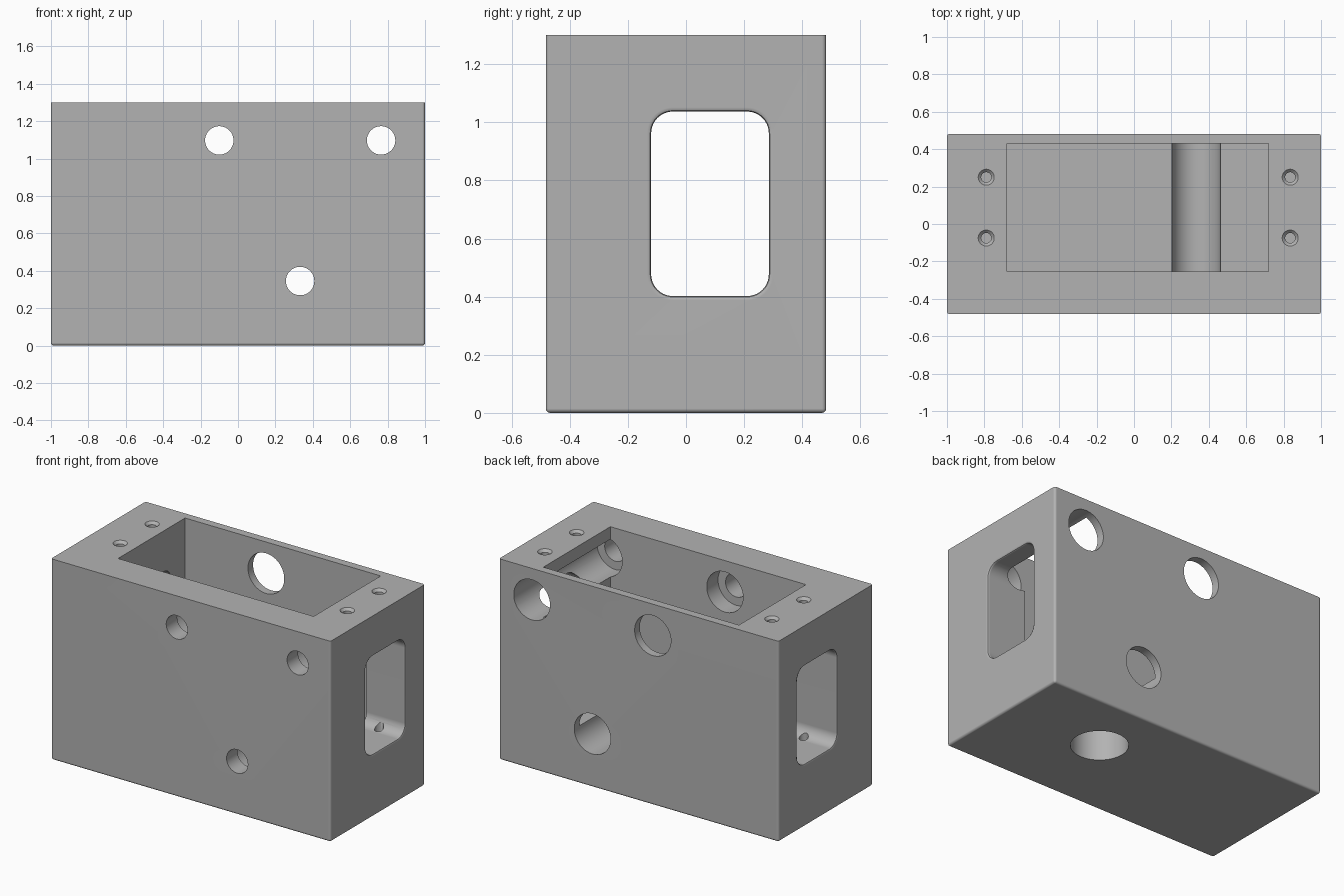
import bpy, bmesh, math
from mathutils import Matrix, Vector

if "Cube" in bpy.data.objects:
    bpy.data.objects.remove(bpy.data.objects["Cube"], do_unlink=True)

W, D, H = 2.0, 0.965, 1.3
EDGE = 0.015

grey = bpy.data.materials.new("plain grey metal")
grey.use_nodes = True
grey.diffuse_color = (0.45, 0.45, 0.45, 1)
grey.node_tree.nodes["Principled BSDF"].inputs["Base Color"].default_value = grey.diffuse_color


def make_object(name, bm):
    bmesh.ops.recalc_face_normals(bm, faces=bm.faces)
    mesh = bpy.data.meshes.new(name)
    bm.to_mesh(mesh)
    bm.free()
    mesh.materials.append(grey)
    obj = bpy.data.objects.new(name, mesh)
    bpy.context.collection.objects.link(obj)
    return obj


def block(name, low, high):
    bm = bmesh.new()
    bmesh.ops.create_cube(bm, size=1)
    low, high = Vector(low), Vector(high)
    bmesh.ops.scale(bm, vec=high - low, verts=bm.verts)
    bmesh.ops.translate(bm, vec=(low + high) / 2, verts=bm.verts)
    return bm if name is None else make_object(name, bm)


def loft(name, rings):
    """Closed solid skinned through matching rings of points."""
    bm = bmesh.new()
    loops = [[bm.verts.new(p) for p in ring] for ring in rings]
    for a, b in zip(loops, loops[1:]):
        for i in range(len(a)):
            j = (i + 1) % len(a)
            bm.faces.new((a[i], a[j], b[j], b[i]))
    bm.faces.new(loops[0])
    bm.faces.new(loops[-1])
    return make_object(name, bm)


def drill(name, start, axis, stations, sides=64):
    """Round cutter: (distance, radius) stations from start along axis."""
    turn = Matrix.Translation(start) @ Vector(axis).to_track_quat("Z", "Y").to_matrix().to_4x4()
    angles = [math.tau * (i + 0.5) / sides for i in range(sides)]
    return loft(name, [[turn @ Vector((r * math.cos(a), r * math.sin(a), d)) for a in angles]
                       for d, r in stations])


def rounded_rectangle(x, y0, y1, z0, z1, r, steps=10):
    points = []
    corners = [(y1 - r, z1 - r), (y0 + r, z1 - r), (y0 + r, z0 + r), (y1 - r, z0 + r)]
    for quarter, (cy, cz) in enumerate(corners):
        for i in range(steps + 1):
            a = math.pi / 2 * (quarter + i / steps)
            points.append((x, cy + r * math.cos(a), cz + r * math.sin(a)))
    return points


# Housing block: rounded bottom and upright edges, crisp top rim
bm = block(None, (-W / 2, -D / 2, 0), (W / 2, D / 2, H))
soft = [e for e in bm.edges if min(v.co.z for v in e.verts) < H / 2]
bmesh.ops.bevel(bm, geom=soft, offset=EDGE, segments=4, profile=0.5, affect="EDGES")
housing = make_object("housing", bm)

# Main pocket, open at the top
cutters = [block("pocket_cutter", (-0.68, -0.255, 0.343), (0.72, 0.43, H + 0.2))]

# Side window right through both ends, with rounded outer lips
profile = [(W / 2 + 0.1, EDGE)]
for i in range(5):
    a = math.pi / 2 * i / 4
    profile.append((W / 2 - EDGE * (1 - math.cos(a)) + 0.0001, EDGE * (1 - math.sin(a))))
# Lip flares tangentially: widest at the outer face
lip = [(W / 2 + 0.1, EDGE)] + [
    (W / 2 - EDGE * math.sin(math.pi / 8 * i), EDGE * (1 - math.sin(math.acos(1 - math.sin(math.pi / 8 * i)))))
    for i in range(5)]
stations = lip + [(-x, d) for x, d in reversed(lip)]
cutters.append(loft("window_cutter", [
    rounded_rectangle(x, -0.12 - d, 0.285 + d, 0.402 - d, 1.037 + d, 0.075 + d) for x, d in stations]))

# Stepped shaft bores: wide from the back, narrow through the front wall
for i, (x, z) in enumerate([(-0.1, 1.097), (0.765, 1.097), (0.332, 0.345)]):
    cutters.append(drill(f"bore_cutter_{i}", (x, -0.37, z), (0, 1, 0), [(0, 0.13), (1, 0.13)]))
    cutters.append(drill(f"front_hole_cutter_{i}", (x, -0.6, z), (0, 1, 0), [(0, 0.076), (0.3, 0.076)]))

# Countersunk screw holes in the top rim, running on below the window
for x in (-0.79, 0.835):
    for y in (-0.075, 0.25):
        cutters.append(drill("screw_hole_cutter", (x, y, H + 0.02), (0, 0, -1),
                             [(0, 0.043), (0.02, 0.043), (0.036, 0.027), (1.05, 0.027)], 32))

# Blind round recess in the underside
cutters.append(drill("underside_recess_cutter", (0.332, 0.087, -0.1), (0, 0, 1),
                     [(0, 0.168), (0.3, 0.168)]))

# Cut everything out of the housing
bpy.ops.object.select_all(action="DESELECT")
bpy.context.view_layer.objects.active = housing
housing.select_set(True)
for cutter in cutters:
    cutter.hide_render = True
    cut = housing.modifiers.new("cut", "BOOLEAN")
    cut.operation, cut.solver, cut.object = "DIFFERENCE", "EXACT", cutter
    bpy.ops.object.modifier_apply(modifier=cut.name)
    bpy.data.objects.remove(cutter, do_unlink=True)

# Smooth rounds, flat faces kept flat
bpy.ops.object.shade_smooth_by_angle(angle=math.radians(30))
weighted = housing.modifiers.new("flat_faces", "WEIGHTED_NORMAL")
weighted.keep_sharp = True
